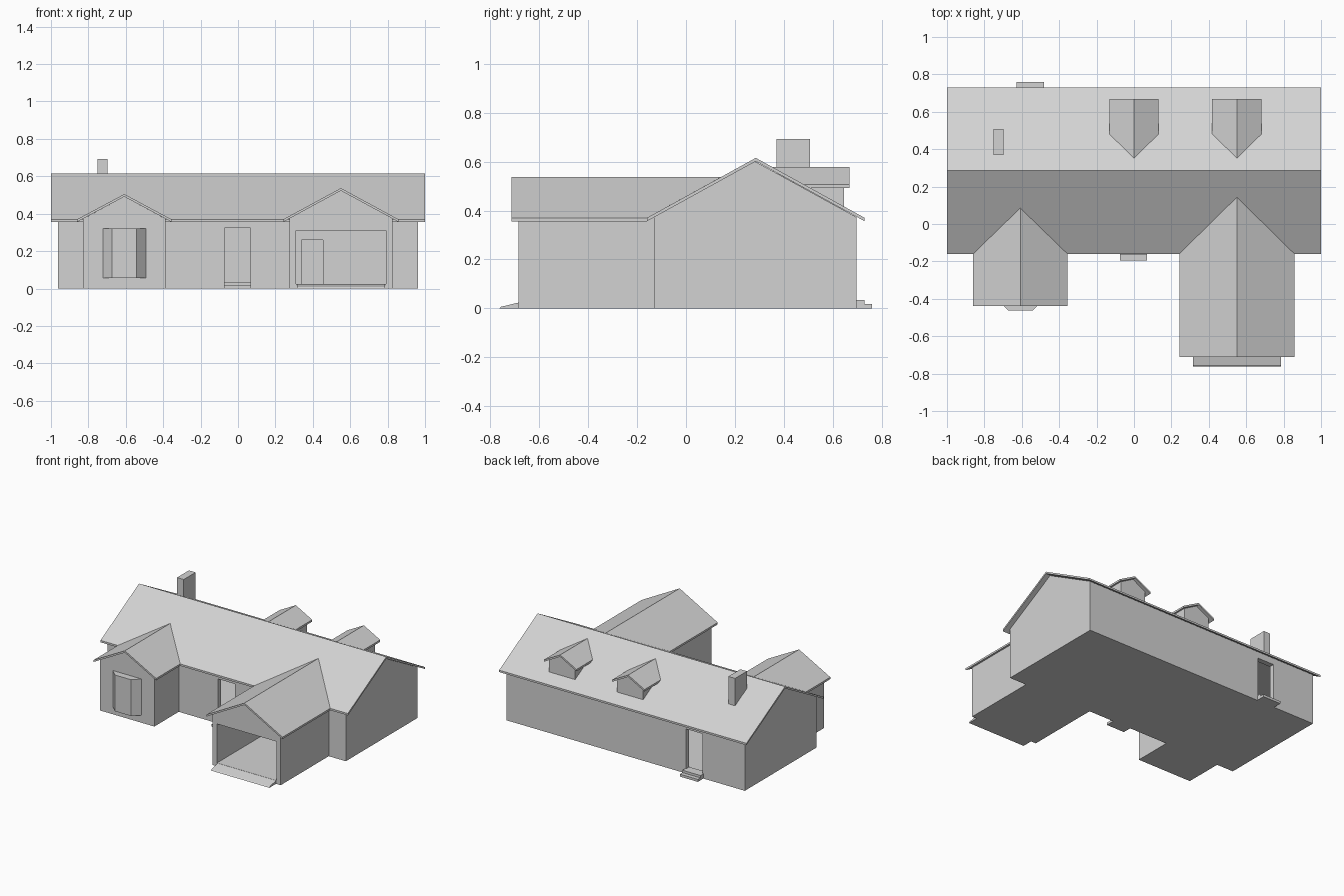
import bpy
import bmesh

cube = bpy.data.objects.get("Cube")
if cube:
    bpy.data.objects.remove(cube, do_unlink=True)

grey = bpy.data.materials.new("light_grey")
grey.use_nodes = True
COLOUR = (0.65, 0.65, 0.65, 1)
grey.diffuse_color = COLOUR
grey.node_tree.nodes["Principled BSDF"].inputs["Base Color"].default_value = COLOUR


def prism(name, profile, starts, ends, axis="y", caps=None):
    """Extrude a (side, z) profile along an axis, with an end position for each point."""
    n = len(profile)
    starts = starts if isinstance(starts, list) else [starts] * n
    ends = ends if isinstance(ends, list) else [ends] * n
    bm = bmesh.new()

    def ring(places):
        return [bm.verts.new((s, p, z) if axis == "y" else (p, s, z))
                for (s, z), p in zip(profile, places)]

    a, b = ring(starts), ring(ends)
    for i in range(n):
        j = (i + 1) % n
        bm.faces.new((a[i], a[j], b[j], b[i]))
    for cap in caps or [range(n)]:
        bm.faces.new([a[i] for i in cap])
        bm.faces.new([b[i] for i in cap])
    bmesh.ops.recalc_face_normals(bm, faces=bm.faces[:])
    mesh = bpy.data.meshes.new(name)
    bm.to_mesh(mesh)
    bm.free()
    mesh.materials.append(grey)
    obj = bpy.data.objects.new(name, mesh)
    bpy.context.collection.objects.link(obj)
    return obj


def box(name, x0, x1, y0, y1, z0, z1):
    return prism(name, [(x0, z0), (x1, z0), (x1, z1), (x0, z1)], y0, y1)


def gable_walls(name, mid, half, base, eave, ridge, start, end, axis="y"):
    """Solid block with a pointed gable top."""
    return prism(name, [(mid - half, base), (mid + half, base), (mid + half, eave),
                        (mid, ridge), (mid - half, eave)], start, end, axis)


def gable_roof(name, mid, half, eave, ridge, start, eave_end, ridge_end, axis="y", t=0.014):
    """Two thin roof slopes; the far end may be cut to a valley."""
    profile = [(mid - half, eave), (mid, ridge), (mid + half, eave),
               (mid + half, eave - t), (mid, ridge - t), (mid - half, eave - t)]
    ends = [eave_end, ridge_end, eave_end, eave_end, ridge_end, eave_end]
    return prism(name, profile, start, ends, axis, [(0, 1, 4, 5), (1, 2, 3, 4)])


def cut(obj, *bounds):
    """Cut a box-shaped hole and remove the cutter."""
    cutter = box("cutter", *bounds)
    cutter.hide_render = True
    mod = obj.modifiers.new("hole", "BOOLEAN")
    mod.operation = "DIFFERENCE"
    mod.solver = "EXACT"
    mod.object = cutter
    bpy.context.view_layer.objects.active = obj
    bpy.ops.object.modifier_apply(modifier=mod.name)
    bpy.data.objects.remove(cutter, do_unlink=True)


# Main house: hollow walls with front, back and garage doorways
FLOOR = 0.025
house = gable_walls("house_walls", 0.283, 0.413, 0, 0.373, 0.6, -0.963, 0.963, "x")
cut(house, -0.925, 0.925, -0.095, 0.658, FLOOR, 0.345)
cut(house, -0.07, 0.065, -0.2, -0.05, 0.033, 0.325)
cut(house, -0.622, -0.487, 0.6, 0.8, 0.033, 0.325)
cut(house, 0.34, 0.455, -0.2, -0.05, FLOOR, 0.26)
gable_roof("house_roof", 0.285, 0.445, 0.37, 0.615, -1, 1, 1, "x")

# Garage wing, open at the front, with its ramp
garage = gable_walls("garage_walls", 0.55, 0.275, 0, 0.375, 0.523, -0.685, -0.1)
cut(garage, 0.31, 0.79, -0.8, -0.13, FLOOR, 0.31)
cut(garage, 0.34, 0.455, -0.2, -0.05, FLOOR, 0.26)
gable_roof("garage_roof", 0.55, 0.308, 0.37, 0.537, -0.712, -0.16, 0.143)
prism("garage_ramp", [(0.315, 0), (0.787, 0), (0.787, FLOOR), (0.315, FLOOR)],
      -0.68, [-0.762, -0.762, -0.755, -0.755])
ramp = bpy.data.objects["garage_ramp"]
for v in ramp.data.vertices:
    if v.co.y < -0.7 and v.co.z > 0.01:
        v.co.z = 0.007

# Front wing with a bay window
gable_walls("wing_walls", -0.608, 0.22, 0, 0.373, 0.491, -0.412, -0.1)
gable_roof("wing_roof", -0.608, 0.2525, 0.37, 0.505, -0.438, -0.16, 0.085)
bay = box("bay_window", -0.73, -0.485, -0.462, -0.405, 0.055, 0.32)
for v in bay.data.vertices:
    if v.co.y < -0.45:
        v.co.x += 0.057 if v.co.x < -0.6 else -0.057

# Dormers on the back slope
for name, x in (("middle_dormer", 0.0), ("left_dormer", 0.55)):
    gable_walls(name + "_walls", x, 0.105, 0.4, 0.507, 0.565, 0.645, 0.4)
    gable_roof(name + "_roof", x, 0.132, 0.507, 0.578, 0.668, 0.481, 0.352)

# Chimney
box("chimney", -0.752, -0.698, 0.37, 0.507, 0.45, 0.693)

# Two-tier doorsteps
for name, x, wall, out in (("front_step", -0.003, -0.13, -1), ("back_step", -0.555, 0.695, 1)):
    for tier, depth, height in (("lower", 0.065, 0.018), ("upper", 0.035, 0.035)):
        box(name + "_" + tier, x - 0.073, x + 0.073, wall - 0.005 * out,
            wall + depth * out, 0, height)
